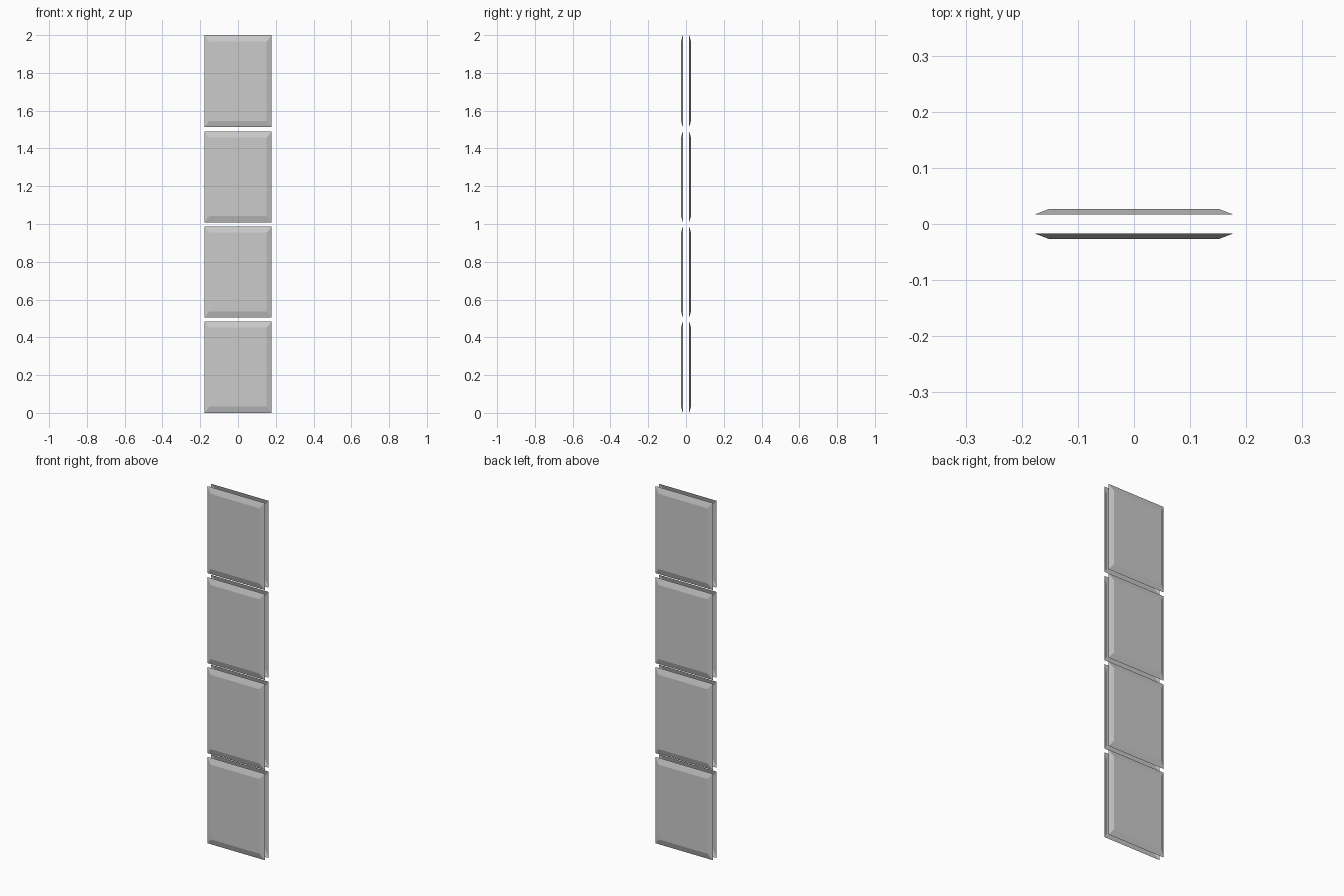
import bpy

if "Cube" in bpy.data.objects:
    bpy.data.objects.remove(bpy.data.objects["Cube"])

HALF_W = 0.178               # half width of a panel at its rim
Y_RIM, Y_FACE = 0.0165, 0.0265
BEVEL_X, BEVEL_Z = 0.026, 0.033
ROWS = [(0.0, 0.484), (0.505, 0.987), (1.009, 1.49), (1.513, 2.0)]


def panel(name, z0, z1, side):
    """Open shell: raised flat face with four sloping borders."""
    def ring(w, y, a, b):
        return [(-w, y, a), (w, y, a), (w, y, b), (-w, y, b)]
    verts = ring(HALF_W, side * Y_RIM, z0, z1)
    verts += ring(HALF_W - BEVEL_X, side * Y_FACE, z0 + BEVEL_Z, z1 - BEVEL_Z)
    faces = [(4, 5, 6, 7)]
    faces += [(i, (i + 1) % 4, (i + 1) % 4 + 4, i + 4) for i in range(4)]
    if side > 0:             # keep normals pointing outward on the back
        faces = [f[::-1] for f in faces]
    mesh = bpy.data.meshes.new(name)
    mesh.from_pydata(verts, [], faces)
    bpy.context.collection.objects.link(bpy.data.objects.new(name, mesh))


# Four stacked panels on the front and four on the back
for label, side in (("front", -1), ("back", 1)):
    for n, (z0, z1) in enumerate(ROWS, 1):
        panel(f"{label}_panel_{n}", z0, z1, side)
